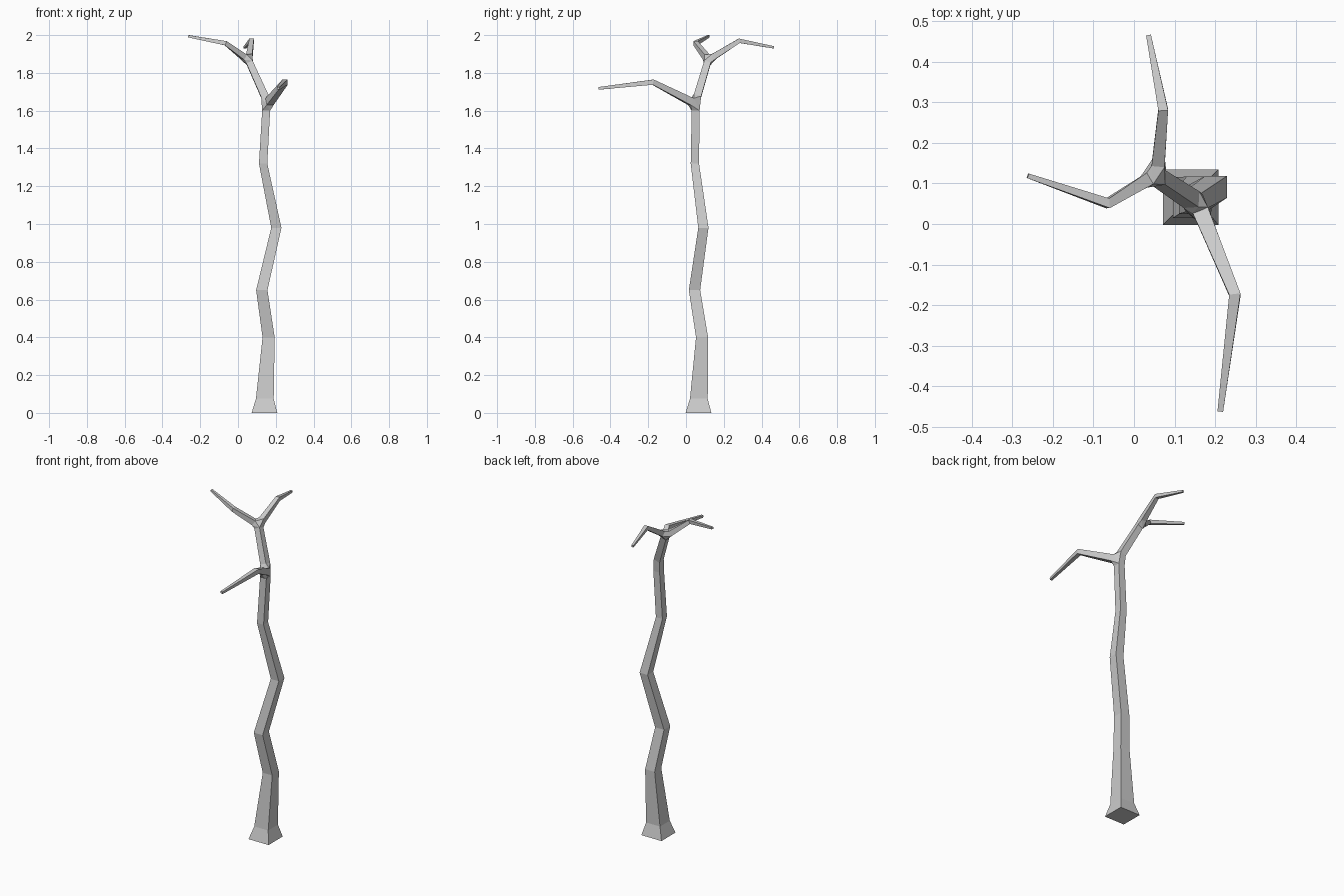
import bpy, bmesh
from mathutils import Vector

if "Cube" in bpy.data.objects:
    bpy.data.objects.remove(bpy.data.objects["Cube"])

bm = bmesh.new()
UP = Vector((0, 0, 1))


def ring(center, half, direction, level=True):
    """Square ring of four vertices facing along direction."""
    d = Vector(direction).normalized()
    if level:                      # branches keep two edges horizontal
        u = d.cross(UP).normalized()
        v = u.cross(d)
    else:                          # upright parts follow the trunk's square
        q = UP.rotation_difference(d)
        u, v = q @ Vector((1, 0, 0)), q @ Vector((0, 1, 0))
    c = Vector(center)
    return [bm.verts.new(c + half * (a * u + b * v))
            for a, b in ((-1, -1), (1, -1), (1, 1), (-1, 1))]


def skin(rings):
    for a, b in zip(rings, rings[1:]):
        for i in range(4):
            j = (i + 1) % 4
            bm.faces.new((a[i], a[j], b[j], b[i]))


def limb(points):
    """Tapered branch from (x, y, z, half width) points; returns its base ring."""
    ps = [Vector(p[:3]) for p in points]
    rings = []
    for i, p in enumerate(points):
        a, b = ps[max(i - 1, 0)], ps[min(i + 1, len(ps) - 1)]
        d1, d2 = (ps[i] - a).normalized(), (b - ps[i]).normalized()
        rings.append(ring(ps[i], p[3], d1 + d2))
    skin(rings)
    bm.faces.new(rings[-1])
    return rings[0]


def junction(*rings):
    """Hull joining three rings, left open where the limbs continue."""
    res = bmesh.ops.convex_hull(bm, input=[v for r in rings for v in r],
                                use_existing_faces=False)
    caps = [f for f in res["geom"] if isinstance(f, bmesh.types.BMFace)
            and any(all(v in r for v in f.verts) for r in rings)]
    bmesh.ops.delete(bm, geom=list(set(caps)), context='FACES_ONLY')


# Crooked trunk with flared foot
trunk = [(.14, .066, 0, .068), (.142, .068, .075, .047), (.162, .085, .40, .032),
         (.126, .045, .65, .030), (.203, .092, .98, .027), (.133, .047, 1.32, .022),
         (.149, .051, 1.60, .021)]
trunk_rings = [ring(p[:3], p[3], UP, False) for p in trunk]
skin(trunk_rings)
bm.faces.new(trunk_rings[0][::-1])

# Leader above the first fork
lead_dir = (-.095, .065, .2)
lead = [ring((.142, .060, 1.675), .020, lead_dir, False),
        ring((.062, .113, 1.853), .018, lead_dir, False)]
skin(lead)

# Three bent branches
front = limb([(.167, .026, 1.648, .020), (.249, -.175, 1.751, .014), (.213, -.462, 1.718, .007)])
left = limb([(.032, .108, 1.883, .016), (-.065, .051, 1.957, .012), (-.262, .119, 1.994, .006)])
back = limb([(.060, .150, 1.888, .016), (.072, .282, 1.970, .012), (.036, .465, 1.935, .006)])

# Forks
junction(trunk_rings[-1], lead[0], front)
junction(lead[1], left, back)

bmesh.ops.recalc_face_normals(bm, faces=bm.faces)
mesh = bpy.data.meshes.new("bare_tree")
bm.to_mesh(mesh)
bm.free()
bpy.context.collection.objects.link(bpy.data.objects.new("bare_tree", mesh))
